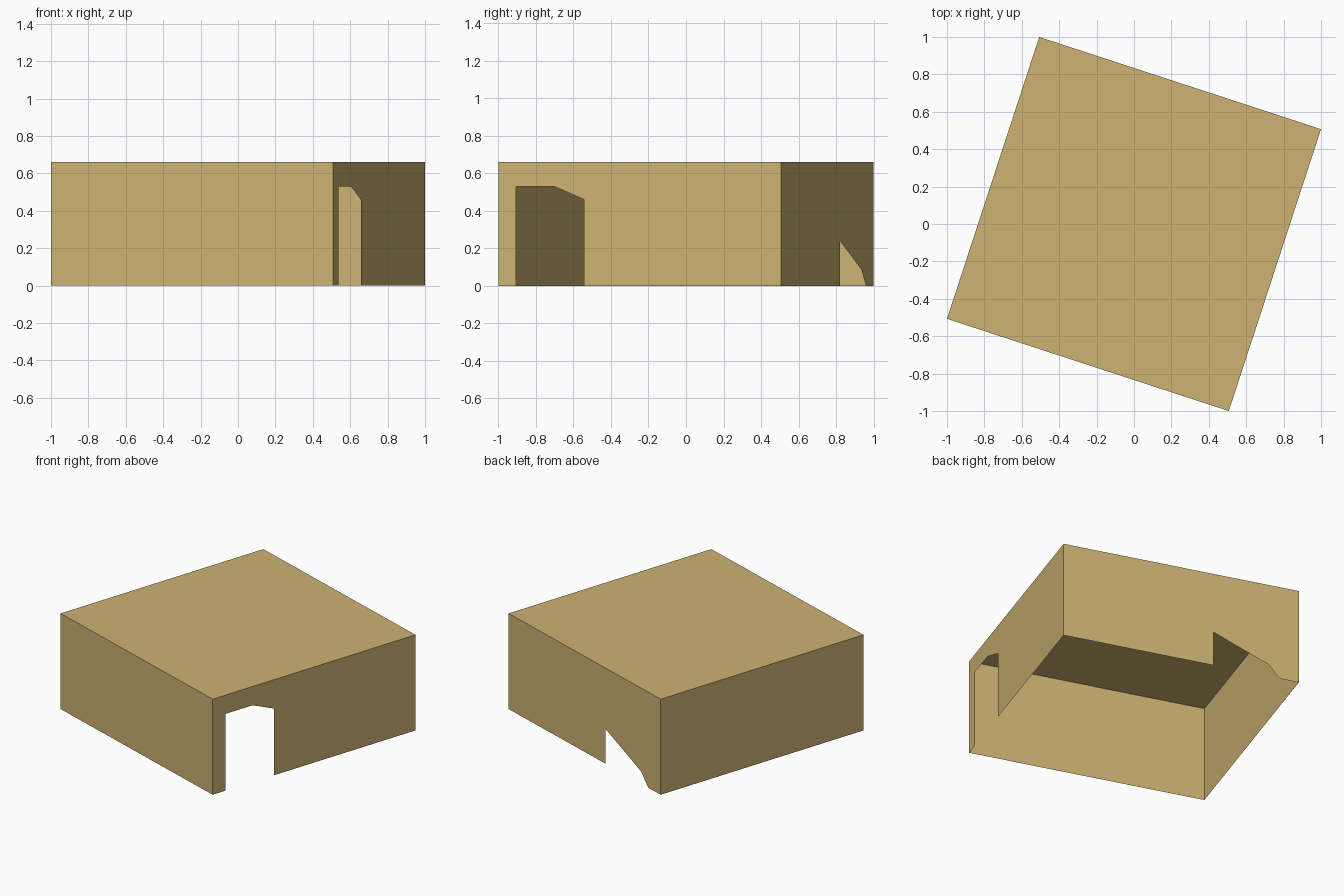
import bpy, bmesh
from mathutils import Vector

cube = bpy.data.objects.get("Cube")
if cube:
    bpy.data.objects.remove(cube, do_unlink=True)

HEIGHT = 0.66
# Corners of the turned square plan, anticlockwise from the left front
SKEW = 0.507
CORNERS = [Vector(c) for c in ((-1, -SKEW), (SKEW, -1), (1, SKEW), (-SKEW, 1))]

sand = bpy.data.materials.new("sandstone")
sand.use_nodes = True
sand.diffuse_color = (0.61, 0.45, 0.17, 1)
sand.node_tree.nodes["Principled BSDF"].inputs["Base Color"].default_value = sand.diffuse_color


def sheet(name, points):
    """One flat, thin sheet from its outline."""
    bm = bmesh.new()
    bm.faces.new([bm.verts.new(p) for p in points])
    bmesh.ops.triangulate(bm, faces=bm.faces[:])
    bmesh.ops.dissolve_limit(bm, angle_limit=0.01, verts=bm.verts[:], edges=bm.edges[:])
    mesh = bpy.data.meshes.new(name)
    bm.to_mesh(mesh)
    bm.free()
    mesh.materials.append(sand)
    obj = bpy.data.objects.new(name, mesh)
    bpy.context.collection.objects.link(obj)
    return obj


def wall(name, start, end, door=None):
    """Upright wall; door is (from, to, height), the first two as shares of the length."""
    outline = [(0, 0)]
    if door:
        a, b, top = door
        outline += [(a, 0), (a, top), (b, top), (b, 0)]
    outline += [(1, 0), (1, HEIGHT), (0, HEIGHT)]
    return sheet(name, [(*start.lerp(end, t), z) for t, z in outline])


# Flat roof
sheet("roof", [(*c, HEIGHT) for c in CORNERS])

# Four walls, two of them with a doorway near a corner
WALLS = {
    "front_wall": None,
    "left_wall": (0.062, 0.303, 0.53),
    "back_wall": (0.638, 0.918, 0.505),
    "right_wall": None,
}
for i, (name, door) in enumerate(WALLS.items()):
    wall(name, CORNERS[i], CORNERS[(i + 1) % 4], door)
